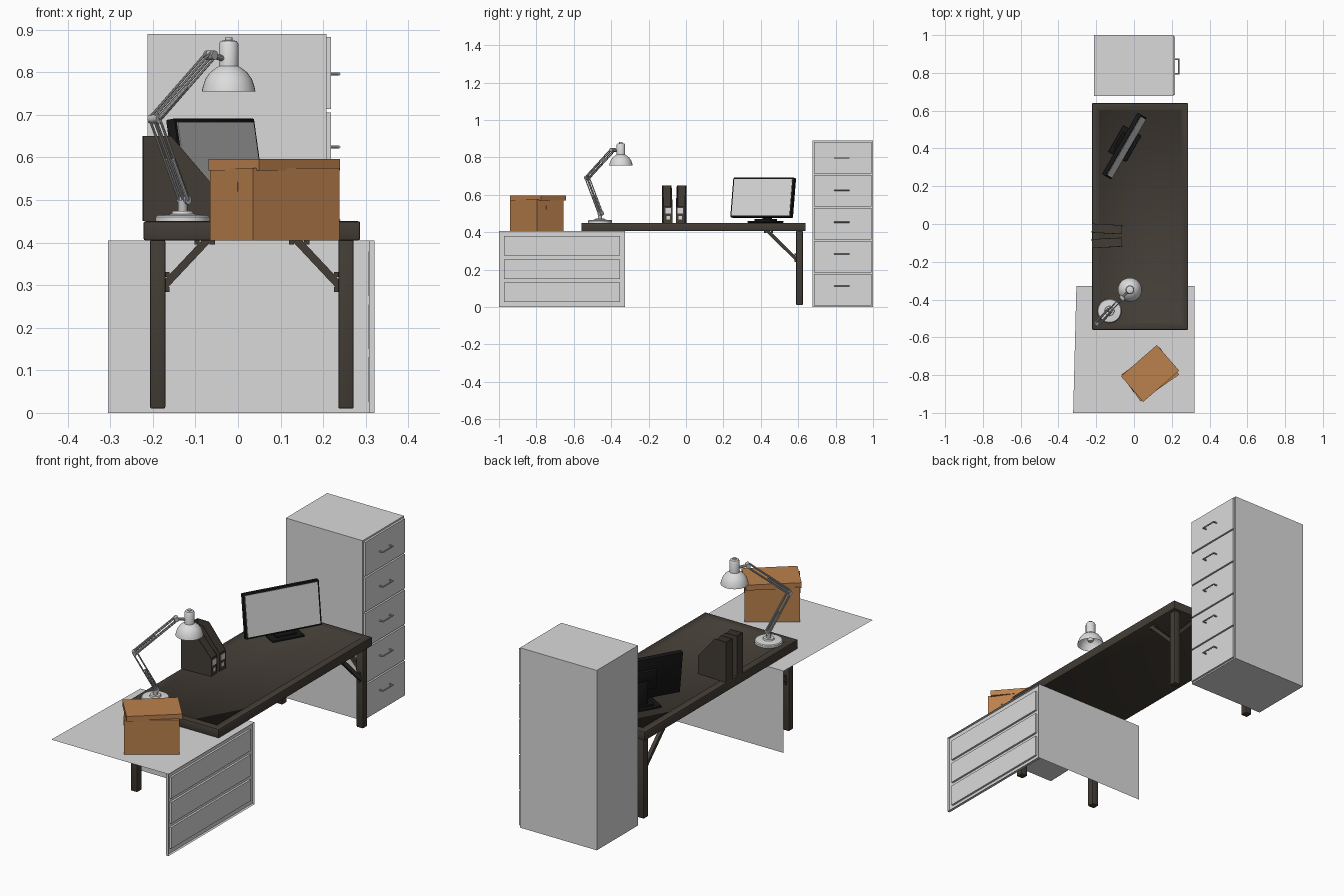
import bpy, bmesh, math
from mathutils import Vector, Matrix

if "Cube" in bpy.data.objects:
    bpy.data.objects.remove(bpy.data.objects["Cube"])


def material(name, r, g, b):
    m = bpy.data.materials.new(name)
    m.diffuse_color = (r, g, b, 1)
    m.use_nodes = True
    m.node_tree.nodes["Principled BSDF"].inputs["Base Color"].default_value = m.diffuse_color
    return m


GREY = material("light grey", .7, .7, .7)
LAMP = material("lamp enamel", .72, .72, .72)
STEEL = material("arm steel", .5, .5, .5)
WOOD = material("dark wood", .056, .046, .036)
CARD = material("cardboard", .5, .22, .075)
BLACK = material("black plastic", .008, .008, .008)


def finish(name, bm, mat, smooth=False, M=None):
    bmesh.ops.recalc_face_normals(bm, faces=bm.faces)
    if M is not None:
        bm.transform(M)
    me = bpy.data.meshes.new(name)
    bm.to_mesh(me)
    bm.free()
    me.materials.append(mat)
    ob = bpy.data.objects.new(name, me)
    bpy.context.collection.objects.link(ob)
    if smooth:
        bpy.context.view_layer.objects.active = ob
        ob.select_set(True)
        bpy.ops.object.shade_smooth_by_angle(angle=math.radians(35))
        ob.select_set(False)
    return ob


def box(name, lo, hi, mat, M=None, bevel=0):
    bm = bmesh.new()
    lo, hi = Vector(lo), Vector(hi)
    bmesh.ops.create_cube(bm, size=1, matrix=Matrix.Translation((lo + hi) / 2) @ Matrix.Diagonal((*(hi - lo), 1)))
    if bevel:
        bmesh.ops.bevel(bm, geom=bm.edges[:], offset=bevel, segments=2, profile=.5, affect='EDGES')
    return finish(name, bm, mat, bevel > 0, M)


def sheet(name, pts, mat):
    bm = bmesh.new()
    bm.faces.new([bm.verts.new(p) for p in pts])
    return finish(name, bm, mat)


def prism(name, pts, y0, y1, mat, M=None):
    bm = bmesh.new()
    f = bm.faces.new([bm.verts.new((x, y0, z)) for x, z in pts])
    ext = bmesh.ops.extrude_face_region(bm, geom=[f])
    bmesh.ops.translate(bm, vec=(0, y1 - y0, 0), verts=[v for v in ext['geom'] if isinstance(v, bmesh.types.BMVert)])
    return finish(name, bm, mat, False, M)


def rod(name, a, b, r, mat, sides=10):
    a, b = Vector(a), Vector(b)
    d = b - a
    M = Matrix.Translation((a + b) / 2) @ d.to_track_quat('Z', 'Y').to_matrix().to_4x4()
    bm = bmesh.new()
    bmesh.ops.create_cone(bm, cap_ends=True, segments=sides, radius1=r, radius2=r, depth=d.length, matrix=M)
    return finish(name, bm, mat, sides > 6)


def lathe(name, prof, centre, mat, steps=32):
    bm = bmesh.new()
    vs = [bm.verts.new((r, 0, z)) for r, z in prof]
    es = [bm.edges.new(p) for p in zip(vs, vs[1:])]
    bmesh.ops.spin(bm, geom=vs + es, cent=(0, 0, 0), axis=(0, 0, 1), angle=2 * math.pi, steps=steps)
    bmesh.ops.remove_doubles(bm, verts=bm.verts, dist=1e-5)
    return finish(name, bm, mat, True, Matrix.Translation(centre))


# --- Desk: top with a shallow inset panel
X0, X1, Y0, Y1 = -.222, .287, -.56, .64
CX, CY = (X0 + X1) / 2, (Y0 + Y1) / 2
top = box("desk_top", (X0, Y0, .405), (X1, Y1, .45), WOOD, bevel=.005)
bm = bmesh.new()
bm.from_mesh(top.data)
face = max(bm.faces, key=lambda f: f.calc_center_median().z + f.calc_area())
bmesh.ops.inset_region(bm, faces=[face], thickness=.043)
bmesh.ops.inset_region(bm, faces=[face], thickness=.003, depth=-.003)
bm.to_mesh(top.data)
bm.free()

# Legs with two diagonal braces each, and bolts at the brace ends
for sx in (-1, 1):
    for sy in (-1, 1):
        lx, ly = CX + sx * .221, CY + sy * .567
        box("desk_leg", (lx - .018, ly - .018, .01), (lx + .018, ly + .018, .406), WOOD, bevel=.004)
        for axis, run, drop in (((-sx, 0, 0), .115, .295), ((0, -sy, 0), .17, .25)):
            d = Vector(axis)
            a = Vector((lx, ly, drop)) + d * .012
            b = Vector((lx, ly, .41)) + d * (run + .005)
            u = b - a
            M = Matrix.Translation((a + b) / 2) @ u.to_track_quat('Z', 'Y').to_matrix().to_4x4()
            box("desk_brace", (-.009, -.009, -u.length / 2), (.009, .009, u.length / 2), WOOD, M)
            for p in (a + d * .01 + Vector((0, 0, .03)), a + d * .01 - Vector((0, 0, .005)),
                      b + d * .008 - Vector((0, 0, .009)), b - d * .028 - Vector((0, 0, .009))):
                box("brace_bolt", p - Vector((.006,) * 3), p + Vector((.006,) * 3), WOOD)

# --- Low cabinet: open shell of top, rear panel and drawer front
L, R, F, B, H = -.305, .32, -1, -.327, .405
sheet("low_cabinet_top", [(-.322, F, H), (R, F, H), (R, B, H), (L, B, H)], GREY)
sheet("low_cabinet_rear", [(L, B, 0), (R, B, 0), (R, B, H), (L, B, H)], GREY)
bm = bmesh.new()
f = bm.faces.new([bm.verts.new(p) for p in ((R, F, 0), (R, B, 0), (R, B, H), (R, F, H))])
bmesh.ops.inset_region(bm, faces=[f], thickness=.018)
ext = bmesh.ops.extrude_face_region(bm, geom=[f])
bmesh.ops.translate(bm, vec=(-.013, 0, 0), verts=[v for v in ext['geom'] if isinstance(v, bmesh.types.BMVert)])
bmesh.ops.delete(bm, geom=[f], context='FACES_ONLY')
finish("low_cabinet_front", bm, GREY)
for i in range(3):
    z = .026 + i * .124
    box("low_drawer", (R - .014, F + .026, z), (R - .003, B - .026, z + .105), GREY)

# --- Tall cabinet with five drawers and bar handles
box("tall_cabinet", (-.212, .677, 0), (.208, 1, .89), GREY)
for i in range(5):
    z = .007 + i * .1765
    box("tall_drawer", (.207, .684, z), (.218, .993, z + .169), GREY)
    h = .11 + i * .1715
    for y in (.795, .872):
        rod("handle_post", (.216, y, h), (.238, y, h), .0035, STEEL, 8)
    rod("handle_bar", (.237, .792, h), (.237, .875, h), .0035, STEEL, 8)

# --- Cardboard box with a skewed lid
M = Matrix.Translation((.086, -.797, 0)) @ Matrix.Rotation(math.radians(35), 4, 'Z')
box("carton_body", (-.124, -.088, .405), (.124, .088, .575), CARD, M)
for s in (-1, 1):
    x = s * .1245
    box("carton_handhold", (x - .0015, -.027, .52), (x + .0015, .027, .542), CARD, M)
M = Matrix.Translation((.085, -.791, 0)) @ Matrix.Rotation(math.radians(41), 4, 'Z')
box("carton_lid", (-.126, -.09, .569), (.126, .09, .596), CARD, M)

# --- Magazine files: hollow slanted holders with a label and finger ring
SIDE = [(-.08, 0), (.08, 0), (.08, .088), (-.015, .2), (-.08, .2)]
for y, ang in ((-.026, -3), (-.1, 3)):
    M = Matrix.Translation((-.143, y, .45)) @ Matrix.Rotation(math.radians(ang), 4, 'Z')
    for s in (-1, 1):
        prism("file_side", SIDE, s * .024, s * .021, WOOD, M)
    box("file_back", (-.08, -.021, 0), (-.077, .021, .2), WOOD, M)
    box("file_front", (.077, -.021, 0), (.08, .021, .088), WOOD, M)
    box("file_floor", (-.077, -.021, 0), (.077, .021, .003), WOOD, M)
    box("file_label", (.079, -.015, .05), (.0815, .015, .078), GREY, M)
    box("file_ring", (.079, -.009, .018), (.0815, .009, .036), GREY, M)

# --- Monitor: local x along the width, local -y towards the viewer
BASE = Matrix.Translation((-.04, .42, .45)) @ Matrix.Rotation(math.radians(60), 4, 'Z')
TILT = BASE @ Matrix.Translation((-.012, .005, .134)) @ Matrix.Rotation(math.radians(-9), 4, 'X')
box("monitor_case", (-.188, -.011, -.107), (.188, .013, .107), BLACK, TILT, .003)
box("monitor_screen", (-.179, -.0135, -.098), (.179, -.010, .098), GREY, TILT)
box("monitor_back", (-.06, .012, -.05), (.06, .028, .05), BLACK, TILT, .004)
box("monitor_foot", (-.08, -.045, 0), (.08, .065, .01), BLACK, BASE, .003)
box("monitor_foot_step", (-.05, -.025, .009), (.05, .05, .02), BLACK, BASE, .003)
box("monitor_neck", (-.025, .018, .015), (.025, .038, .13), BLACK, BASE, .003)

# --- Desk lamp: base, two double-rod arms, springs and shade
BX, BY = -.13, -.46
D = Vector((.69, .72, 0))
S = Vector((.72, -.69, 0))


def lp(t, z, s=0):
    return Vector((BX, BY, z)) + D * t + S * s


lathe("lamp_base", [(0, .45), (.064, .45), (.064, .46), (.06, .464), (.026, .467), (.024, .474), (0, .474)],
      (BX, BY, 0), LAMP)
rod("lamp_post", lp(0, .47), lp(0, .5), .011, STEEL, 16)
ROOT, ELBOW, WRIST = (.005, .5), (-.095, .69), (.095, .84)
for name, a, b in (("lower_arm", ROOT, ELBOW), ("upper_arm", ELBOW, WRIST)):
    n = Vector((-(b[1] - a[1]), b[0] - a[0])).normalized() * .009
    for k in (-1, 1):
        for s in (-.007, .007):
            rod(name, lp(a[0] + k * n.x, a[1] + k * n.y, s), lp(b[0] + k * n.x, b[1] + k * n.y, s), .003, STEEL, 8)
    mid = (a[0] + (b[0] - a[0]) * .5, a[1] + (b[1] - a[1]) * .5)
    for s in (-.012, .012):
        rod(name + "_spring", lp(a[0], a[1], s), lp(*mid, s), .005, STEEL, 10)
for t, z in (ROOT, ELBOW, WRIST):
    rod("lamp_joint", lp(t, z, -.014), lp(t, z, .014), .011, STEEL, 12)
rod("lamp_bracket", lp(*WRIST), lp(.15, .83), .007, STEEL, 10)
HX, HY = -.022, -.348
lathe("lamp_shade", [(.063, .755), (.061, .765), (.055, .783), (.044, .799), (.03, .81), (.023, .814),
                     (.023, .866), (.019, .873), (.009, .875), (.009, .881), (0, .882)], (HX, HY, 0), LAMP)
lathe("lamp_shade_lining", [(.063, .755), (.058, .765), (.052, .781), (.041, .796), (.027, .807), (0, .81)],
      (HX, HY, 0), LAMP)
lathe("lamp_bulb", [(0, .77), (.012, .773), (.018, .784), (.014, .797), (.01, .811)], (HX, HY, 0), GREY, 16)
